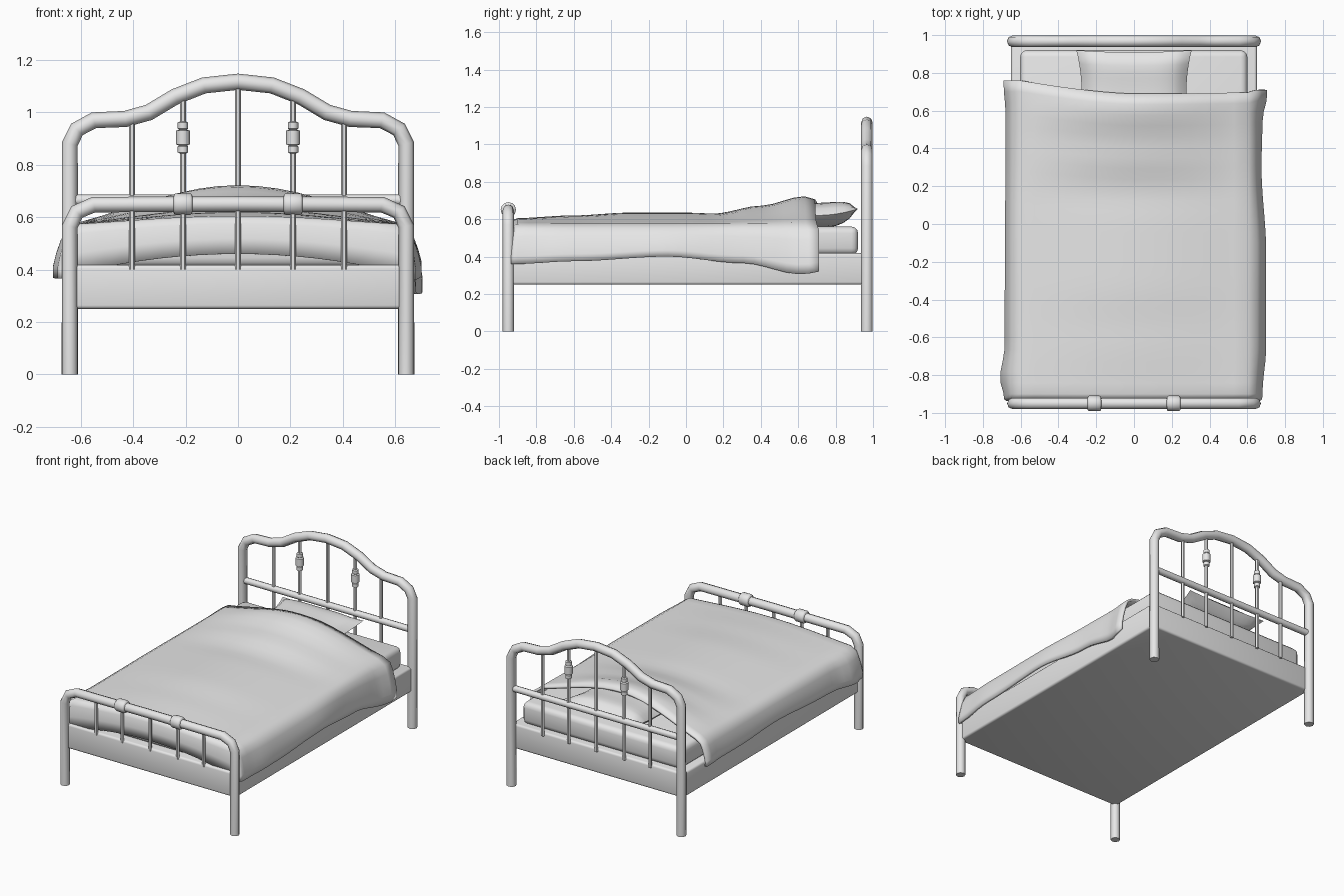
import bpy, bmesh, math

cube = bpy.data.objects.get("Cube")
if cube:
    bpy.data.objects.remove(cube, do_unlink=True)

grey = bpy.data.materials.new("plain grey")
grey.use_nodes = True
grey.diffuse_color = (0.8, 0.8, 0.8, 1)
grey.node_tree.nodes["Principled BSDF"].inputs["Base Color"].default_value = (0.8, 0.8, 0.8, 1)


def activate(ob):
    bpy.ops.object.select_all(action='DESELECT')
    ob.select_set(True)
    bpy.context.view_layer.objects.active = ob


def finish(ob, angle=40):
    activate(ob)
    ob.data.materials.clear()
    ob.data.materials.append(grey)
    bpy.ops.object.shade_smooth_by_angle(angle=math.radians(angle))
    return ob


def mesh_object(name, bm):
    bmesh.ops.recalc_face_normals(bm, faces=bm.faces)
    me = bpy.data.meshes.new(name)
    bm.to_mesh(me)
    bm.free()
    ob = bpy.data.objects.new(name, me)
    bpy.context.collection.objects.link(ob)
    return ob


def tube(name, points, radius, resolution=2):
    """Round bar swept along a path."""
    cu = bpy.data.curves.new(name, 'CURVE')
    cu.dimensions = '3D'
    cu.bevel_depth = radius
    cu.bevel_resolution = resolution
    cu.use_fill_caps = True
    sp = cu.splines.new('POLY')
    sp.points.add(len(points) - 1)
    for p, co in zip(sp.points, points):
        p.co = (*co, 1)
    ob = bpy.data.objects.new(name, cu)
    bpy.context.collection.objects.link(ob)
    activate(ob)
    bpy.ops.object.convert(target='MESH')
    return finish(bpy.context.object, 50)


def box(name, lo, hi, bevel):
    bm = bmesh.new()
    bmesh.ops.create_cube(bm, size=1)
    for v in bm.verts:
        v.co = [(a + b) / 2 + c * (b - a) for a, b, c in zip(lo, hi, v.co)]
    bmesh.ops.bevel(bm, geom=bm.edges[:], offset=bevel, segments=3, profile=0.5, affect='EDGES')
    return finish(mesh_object(name, bm))


def add_grid(bm, rows):
    grid = [[bm.verts.new(p) for p in row] for row in rows]
    for a, b in zip(grid, grid[1:]):
        for i in range(len(a) - 1):
            bm.faces.new((a[i], a[i + 1], b[i + 1], b[i]))


def interp(table, t):
    """Smoothly interpolate a short list of (position, value) pairs."""
    if t <= table[0][0]:
        return table[0][1]
    for (t0, a), (t1, b) in zip(table, table[1:]):
        if t <= t1:
            k = (t - t0) / (t1 - t0)
            return a + (b - a) * k * k * (3 - 2 * k)
    return table[-1][1]


def arch(half, y):
    """Mirror half of an arch, listed from the left foot to the middle."""
    right = [(-x, z) for x, z in reversed(half) if x < 0]
    return [(x, y, z) for x, z in half + right]


# Head and foot tubes
HEAD_Y, FOOT_Y = 0.967, -0.95
head = [(-.642, 0), (-.642, .88), (-.615, .935), (-.55, .97), (-.43, .975),
        (-.34, 1.0), (-.24, 1.06), (-.13, 1.103), (0, 1.117)]
foot = [(-.642, 0), (-.642, .565), (-.615, .62), (-.55, .648), (0, .65)]
tube("headboard_frame", arch(head, HEAD_Y), .031)
tube("footboard_frame", arch(foot, FOOT_Y), .030)
tube("headboard_rail", [(-.64, HEAD_Y, .665), (.64, HEAD_Y, .665)], .022)

# Upright bars
for i, x in enumerate((-.405, -.21, 0, .21, .405)):
    top = next(a[1] + (b[1] - a[1]) * (-abs(x) - a[0]) / (b[0] - a[0])
               for a, b in zip(head[1:], head[2:]) if -abs(x) <= b[0])
    tube(f"headboard_bar_{i}", [(x, HEAD_Y, .4), (x, HEAD_Y, top)], .012, 1)
    tube(f"footboard_bar_{i}", [(x, FOOT_Y, .4), (x, FOOT_Y, .65)], .012, 1)


def turned(name, x, y, z, profile, along_x=False):
    """Lathe a (distance, radius) profile around an axis."""
    rows = []
    for d, r in profile:
        ring = []
        for k in range(13):
            a = math.tau * (k % 12) / 12
            c, s = r * math.cos(a), r * math.sin(a)
            ring.append((x + d, y + c, z + s) if along_x else (x + c, y + s, z + d))
        rows.append(ring)
    bm = bmesh.new()
    add_grid(bm, rows)
    bmesh.ops.remove_doubles(bm, verts=bm.verts, dist=1e-5)
    return finish(mesh_object(name, bm))


# Turned beads on the head bars and sleeves on the foot tube
bead = [(-.062, .012), (-.058, .02), (-.035, .02), (-.031, .015), (-.027, .026),
        (.025, .026), (.029, .015), (.033, .02), (.056, .02), (.06, .012)]
sleeve = [(-.037, .028), (-.034, .037), (-.028, .041), (.028, .041), (.034, .037), (.037, .028)]
for side, x in (("right", -.21), ("left", .21)):
    turned(f"headboard_bead_{side}", x, HEAD_Y, .905, bead)
    turned(f"footboard_sleeve_{side}", x, FOOT_Y, .65, sleeve, True)

# Base and mattress
box("bed_base", (-.65, -.955, .25), (.65, .96, .418), .014)
box("mattress", (-.603, -.9, .41), (.6, .92, .56), .035)

# Pillow with drawn-out corners
bm = bmesh.new()
for sign in (1, -1):
    rows = []
    for j in range(13):
        v = j / 6 - 1
        row = []
        for i in range(17):
            u = i / 8 - 1
            puff = ((1 - u ** 4) * (1 - v ** 4)) ** .75
            row.append((.305 * u * (1 - .09 * (1 - v * v)),
                        .70 + .22 * v * (1 - .05 * (1 - u * u)),
                        .62 + .035 * max(v, 0) ** 2 + sign * .067 * puff))
        rows.append(row)
    add_grid(bm, rows)
bmesh.ops.remove_doubles(bm, verts=bm.verts, dist=1e-4)
finish(mesh_object("pillow", bm), 60)

# Blanket: heights, hems and bulges along the length
ridge = [(-.92, .605), (-.6, .62), (-.3, .635), (0, .635), (.15, .63), (.4, .672), (.63, .722), (.72, .70)]
hem = {1: [(-.92, .36), (-.6, .375), (-.1, .40), (.3, .365), (.62, .305), (.72, .32)],
       -1: [(-.92, .365), (-.5, .395), (0, .42), (.4, .40), (.76, .40)]}
flare = {1: [(-.9, .68), (-.65, .70), (-.15, .70), (.3, .675), (.55, .68), (.68, .705)],
         -1: [(-.9, .69), (-.82, .71), (-.65, .685), (.6, .68), (.72, .69)]}


def blanket_point(x, drop, y):
    """Point on the top at x, or on a side at a fraction of its drop."""
    side = 1 if x > 0 else -1
    if drop == 0:
        crown = max(math.cos(math.pi * x / 1.3), 0) ** 1.3
        return (x, y, .573 + (interp(ridge, y) - .573) * crown)
    out = interp(flare[side], y)
    low = interp(hem[side], y)
    px = .615 + (out - .615) * min(1, 1.1 * drop ** .4)
    return (side * min(px, out), y, .57 + (low - .57) * drop)


drops = (1, .8, .55, .3, .1)
columns = [(-1, d) for d in drops]
columns += [(-.605 + 1.21 * i / 16, 0) for i in range(17)]
columns += [(1, d) for d in reversed(drops)]

rows = []
# Flap hanging over the foot end
for fall, y in ((1, -.938), (.6, -.936), (.2, -.93), (.04, -.918)):
    row = []
    for x, d in columns:
        px, _, pz = blanket_point(x, d, -.9)
        low = .46 - .07 * min(abs(px) / .62, 1) ** 2
        low = min(low, pz)
        row.append((px * (1 - .03 * fall), y, pz + (low - pz) * fall))
    rows.append(row)
# Main cloth up to the slanting head edge
for j in range(29):
    t = j / 28
    row = []
    for x, d in columns:
        end = .69 + (.07 * min(-x / .6, 1) ** 1.5 if x < 0 else .02 * min(x, 1) ** 2)
        row.append(blanket_point(x, d, -.9 + (end + .9) * t))
    rows.append(row)
bm = bmesh.new()
add_grid(bm, rows)
blanket = mesh_object("blanket", bm)
if sum(p.normal.z for p in blanket.data.polygons) < 0:
    blanket.data.flip_normals()
solid = blanket.modifiers.new("thickness", 'SOLIDIFY')
solid.thickness = .016
solid.offset = -1
finish(blanket, 60)
